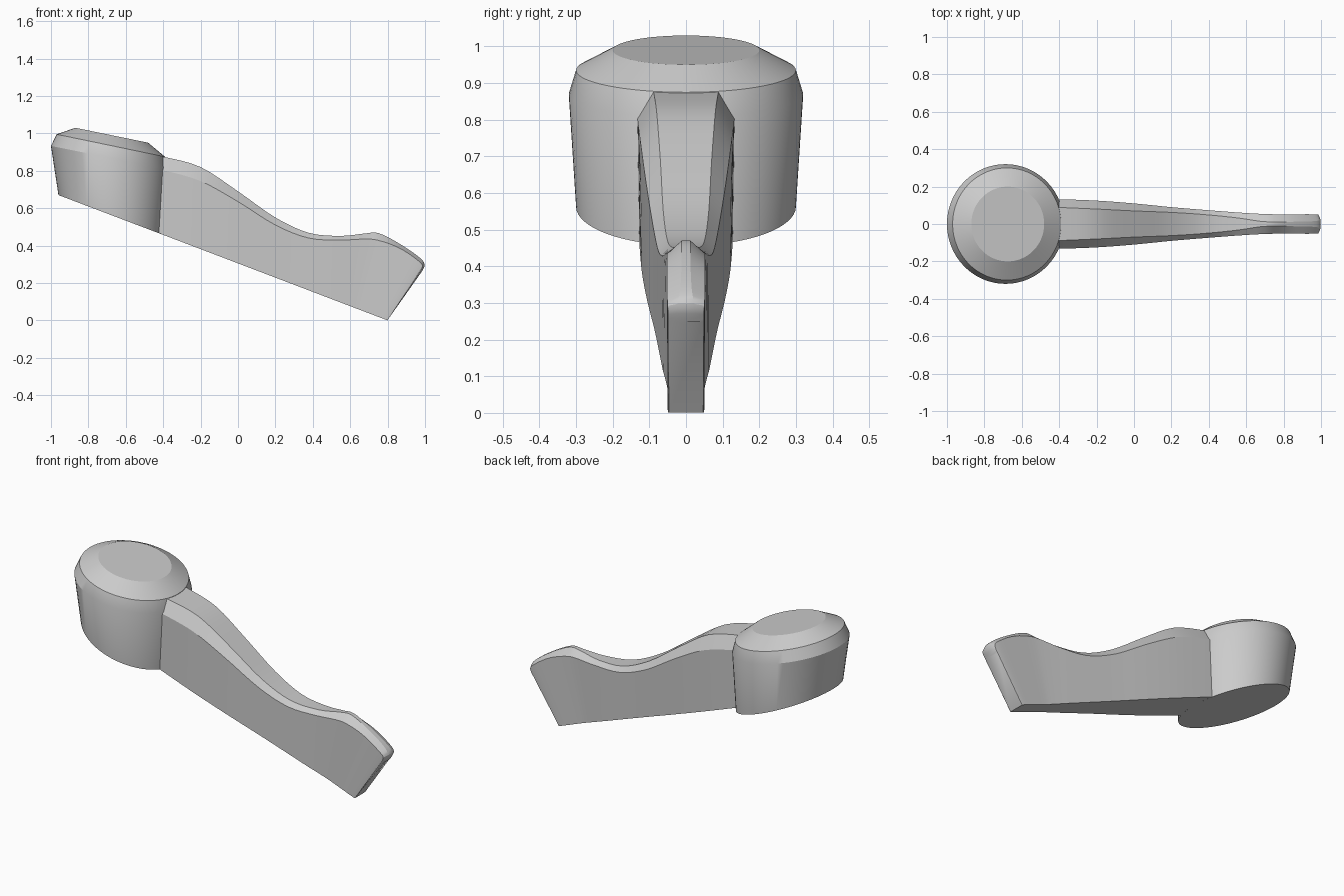
import bpy, bmesh, math

cube = bpy.data.objects.get("Cube")
if cube:
    bpy.data.objects.remove(cube)

grey = bpy.data.materials.new("satin grey")
grey.use_nodes = True
grey.diffuse_color = (0.6, 0.6, 0.6, 1)
grey.node_tree.nodes["Principled BSDF"].inputs["Base Color"].default_value = (0.6, 0.6, 0.6, 1)


def loft(name, sections):
    """Skin a list of closed sections and cap both ends."""
    bm = bmesh.new()
    rings = [[bm.verts.new(p) for p in s] for s in sections]
    n = len(rings[0])
    for a, b in zip(rings, rings[1:]):
        for i in range(n):
            j = (i + 1) % n
            bm.faces.new((a[i], a[j], b[j], b[i]))
    bm.faces.new(rings[0][::-1])
    bm.faces.new(rings[-1])
    bmesh.ops.remove_doubles(bm, verts=bm.verts[:], dist=0.0005)
    bmesh.ops.recalc_face_normals(bm, faces=bm.faces[:])
    mesh = bpy.data.meshes.new(name)
    bm.to_mesh(mesh)
    bm.free()
    mesh.materials.append(grey)
    obj = bpy.data.objects.new(name, mesh)
    bpy.context.collection.objects.link(obj)
    bpy.ops.object.select_all(action='DESELECT')
    obj.select_set(True)
    bpy.context.view_layer.objects.active = obj
    bpy.ops.object.shade_smooth_by_angle(angle=math.radians(25))
    return obj


def tilted_ring(xc, z, rx, ry, slope, n=64):
    angles = [2 * math.pi * i / n for i in range(n)]
    return [(xc + rx * math.cos(a), ry * math.sin(a), z + slope * rx * math.cos(a))
            for a in angles]


# Round head: slanted base, tapered wall, shoulder bevels and flat top
loft("round_head", [
    tilted_ring(-0.678, 0.563, 0.282, 0.30, -0.38),
    tilted_ring(-0.687, 0.87, 0.313, 0.32, -0.2),
    tilted_ring(-0.68, 0.935, 0.29, 0.30, -0.207),
    tilted_ring(-0.675, 0.99, 0.195, 0.20, -0.205),
])


def smooth_path(keys, steps=4):
    """Catmull-Rom interpolation through tuples of any length."""
    out = []
    for i in range(len(keys) - 1):
        p0, p1, p2, p3 = keys[max(i - 1, 0)], keys[i], keys[i + 1], keys[min(i + 2, len(keys) - 1)]
        for k in range(steps):
            t = k / steps
            out.append([b + 0.5 * t * (c - a + t * (2*a - 5*b + 4*c - d + t * (3*(b - c) + d - a)))
                        for a, b, c, d in zip(p0, p1, p2, p3)])
    return out + [list(keys[-1])]


# Arm stations: x, crest height, shoulder height, crest half width, side half width
stations = [
    (-0.45, 0.88, 0.805, 0.09, 0.132),
    (-0.39, 0.873, 0.80, 0.088, 0.132),
    (-0.2, 0.82, 0.745, 0.08, 0.125),
    (0.0, 0.69, 0.635, 0.07, 0.11),
    (0.2, 0.55, 0.51, 0.062, 0.09),
    (0.38, 0.468, 0.44, 0.05, 0.075),
    (0.55, 0.452, 0.43, 0.033, 0.062),
    (0.68, 0.465, 0.435, 0.014, 0.054),
    (0.75, 0.467, 0.428, 0.012, 0.052),
    (0.85, 0.418, 0.393, 0.012, 0.052),
    (0.96, 0.345, 0.328, 0.015, 0.052),
    (0.998, 0.298, 0.292, 0.022, 0.05),
    (0.975, 0.25, 0.25, 0.03, 0.048),
]

sections = []
foot = -1
for x, crest, shoulder, inner, outer in smooth_path(stations):
    # The foot of each section leans back toward the slanted end
    foot = max(foot, x if x < 0.5 else 0.5 + (x - 0.5) * 0.6)
    bottom = 0.305 * (0.8 - foot) / 0.8
    back = 0.012 * max(0, (x - 0.9) / 0.1)
    half = [(foot, outer * 0.96, bottom), (x - back, outer, shoulder), (x, inner, crest)]
    sections.append(half + [(px, -py, pz) for px, py, pz in reversed(half)])
loft("handle_arm", sections)
